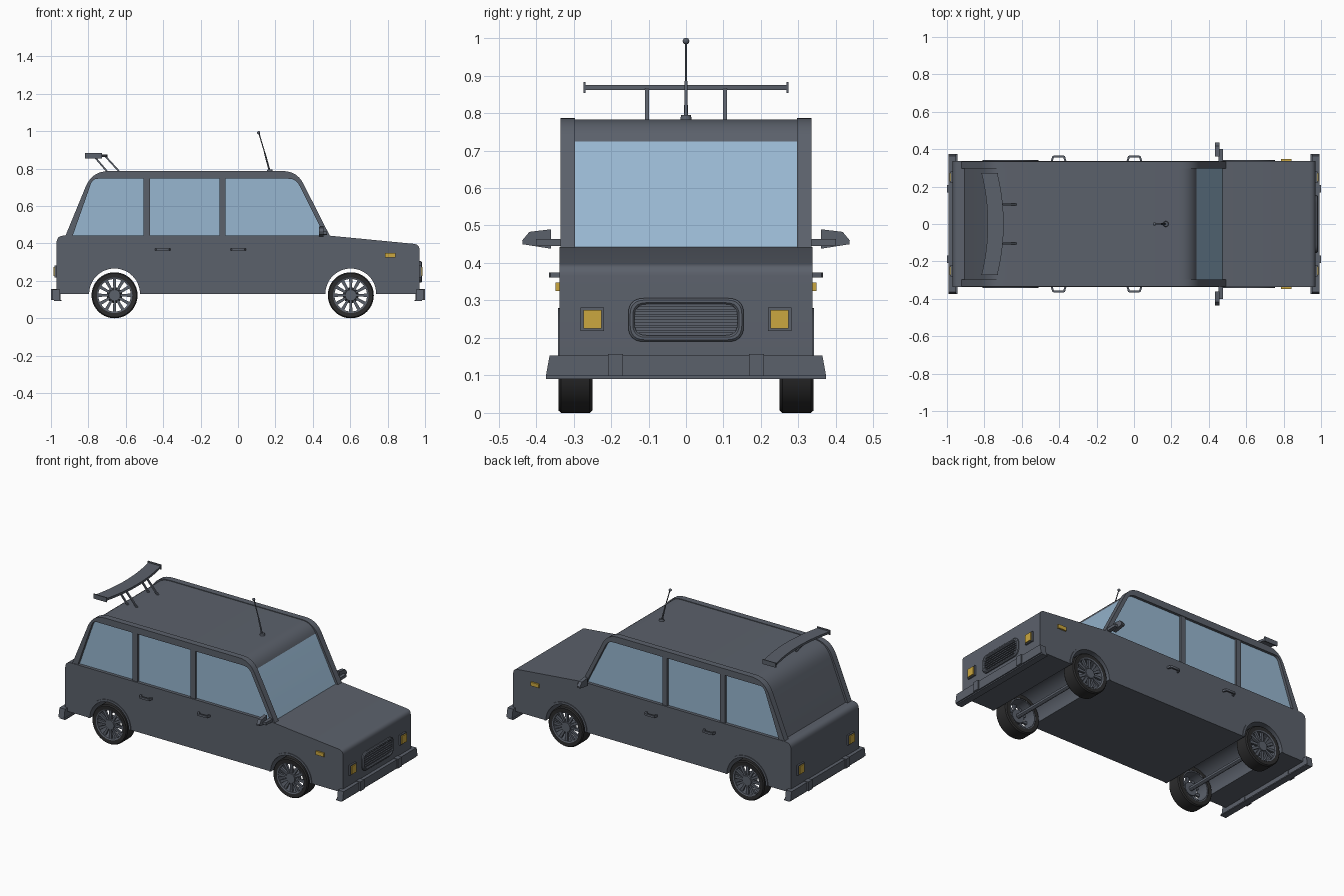
import bpy, bmesh, math
from mathutils import Vector, Matrix

if "Cube" in bpy.data.objects:
    bpy.data.objects.remove(bpy.data.objects["Cube"])


def material(name, rgb):
    m = bpy.data.materials.new(name)
    m.diffuse_color = (*rgb, 1)
    m.use_nodes = True
    m.node_tree.nodes["Principled BSDF"].inputs["Base Color"].default_value = m.diffuse_color
    return m


GREY = material("body grey", (0.105, 0.119, 0.147))
GLASS = material("window blue", (0.31, 0.47, 0.63))
YELLOW = material("lamp yellow", (0.60, 0.39, 0.05))
BLACK = material("tyre black", (0.025, 0.025, 0.026))


def finish(name, bm, mat, angle=30):
    bmesh.ops.recalc_face_normals(bm, faces=bm.faces)
    me = bpy.data.meshes.new(name)
    bm.to_mesh(me)
    bm.free()
    me.materials.append(mat)
    me.shade_smooth()
    me.set_sharp_from_angle(angle=math.radians(angle))
    ob = bpy.data.objects.new(name, me)
    bpy.context.collection.objects.link(ob)
    return ob


def place(axis, a, b, t):
    return {'x': (t, a, b), 'y': (a, t, b), 'z': (a, b, t)}[axis]


def prism(name, pts, lo, hi, mat, axis='y'):
    """Extrude a 2D outline along an axis."""
    bm = bmesh.new()
    rows = [[bm.verts.new(place(axis, a, b, t)) for a, b in pts] for t in (lo, hi)]
    n = len(pts)
    for r in rows:
        bm.faces.new(r)
    for i in range(n):
        j = (i + 1) % n
        bm.faces.new((rows[0][i], rows[0][j], rows[1][j], rows[1][i]))
    return finish(name, bm, mat)


def box(name, x0, x1, y0, y1, z0, z1, mat):
    return prism(name, [(x0, z0), (x1, z0), (x1, z1), (x0, z1)], y0, y1, mat)


def ring(name, loops, mat, closed=True):
    """Skin a series of equal-length closed 3D loops."""
    bm = bmesh.new()
    rows = [[bm.verts.new(p) for p in loop] for loop in loops]
    n, m = len(rows[0]), len(rows)
    for k in range(m if closed else m - 1):
        r, s = rows[k], rows[(k + 1) % m]
        for i in range(n):
            j = (i + 1) % n
            bm.faces.new((r[i], r[j], s[j], s[i]))
    return finish(name, bm, mat)


def rod(name, a, b, r0, r1, mat, n=12):
    a, b = Vector(a), Vector(b)
    d = b - a
    rot = d.to_track_quat('Z', 'Y').to_matrix().to_4x4()
    bm = bmesh.new()
    bmesh.ops.create_cone(bm, cap_ends=True, segments=n, radius1=r0, radius2=r1,
                          depth=d.length, matrix=Matrix.Translation((a + b) / 2) @ rot)
    return finish(name, bm, mat)


def fillet(corners, n=6):
    """Round corners given as (a, b, tangent distance)."""
    out = []
    for i, (a, b, d) in enumerate(corners):
        p = Vector((a, b))
        if d == 0:
            out.append((a, b))
            continue
        q = p + (Vector(corners[i - 1][:2]) - p).normalized() * d
        s = p + (Vector(corners[(i + 1) % len(corners)][:2]) - p).normalized() * d
        for k in range(n + 1):
            t = k / n
            out.append(tuple(q * (1 - t) ** 2 + p * 2 * t * (1 - t) + s * t * t))
    return out


def arc(cx, cz, r, a0, a1, n=24):
    return [(cx + r * math.cos(math.radians(a0 + (a1 - a0) * k / n)),
             cz + r * math.sin(math.radians(a0 + (a1 - a0) * k / n))) for k in range(n + 1)]


WHEELS = {"rear": -0.66, "front": 0.603}
WZ = 0.123

# Lower body with wheel tunnels
outline = fillet([(-0.97, 0.13, 0), (-0.97, 0.442, 0.04), (0.485, 0.442, 0),
                  (0.97, 0.395, 0.03), (0.97, 0.13, 0)])
for x in (WHEELS["front"], WHEELS["rear"]):
    outline += arc(x, 0.13, 0.137, 0, 180)
prism("lower_body", outline, -0.338, 0.338, GREY)

# Cabin core: painted roof and back, glass sides and windscreen
core = prism("cabin", fillet([(-0.912, 0.43, 0), (-0.77, 0.783, 0.09),
                              (0.305, 0.783, 0.066), (0.48, 0.43, 0)], 7), -0.318, 0.318, GREY)
core.data.materials.append(GLASS)
for f in core.data.polygons:
    if abs(f.normal.y) > 0.9 or f.normal.x > 0.885:
        f.material_index = 1

# Side frames and door pillars
outer = fillet([(-0.925, 0.435, 0), (-0.78, 0.787, 0.09),
                (0.315, 0.787, 0.075), (0.494, 0.435, 0)], 7)
inner = fillet([(-0.886, 0.435, 0), (-0.777, 0.746, 0.03),
                (0.31, 0.746, 0.04), (0.466, 0.435, 0)], 7)
for s in (-1, 1):
    lo, hi = sorted((s * 0.296, s * 0.335))
    prism("window_frame", outer + inner[::-1], lo, hi, GREY)
    for x in (-0.487, -0.083):
        lo, hi = sorted((s * 0.31, s * 0.331))
        box("door_pillar", x - 0.017, x + 0.017, lo, hi, 0.435, 0.75, GREY)

# Wheels, arches and axles
for end, x in WHEELS.items():
    rod(end + "_axle", (x, -0.3, WZ), (x, 0.3, WZ), 0.014, 0.014, GREY)
    for s in (-1, 1):
        def lathe(name, prof, mat, n=40):
            return ring(name, [[(x + r * math.cos(2 * math.pi * k / n), s * y,
                                 WZ + r * math.sin(2 * math.pi * k / n)) for r, y in prof]
                                for k in range(n)], mat)
        lathe(end + "_tyre", [(0.094, 0.25), (0.117, 0.25), (0.123, 0.257), (0.123, 0.333),
                              (0.117, 0.34), (0.094, 0.338)], BLACK)
        lathe(end + "_rim", [(0.087, 0.252), (0.095, 0.252), (0.095, 0.339), (0.087, 0.336)], GREY)
        rod(end + "_hub", (x, s * 0.29, WZ), (x, s * 0.338, WZ), 0.042, 0.03, GREY, 24)
        for k in range(12):
            a = 2 * math.pi * k / 12
            u, v = Vector((math.cos(a), math.sin(a))), Vector((-math.sin(a), math.cos(a)))
            c = Vector((x, WZ))
            quad = [c + u * r + v * w for r, w in
                    ((0.025, -0.006), (0.09, -0.009), (0.09, 0.009), (0.025, 0.006))]
            lo, hi = sorted((s * 0.318, s * 0.332))
            prism(end + "_spoke", [tuple(q) for q in quad], lo, hi, GREY)
        lo, hi = sorted((s * 0.33, s * 0.342))
        prism(end + "_arch_trim", arc(x, 0.13, 0.15, 0, 180) + arc(x, 0.13, 0.136, 180, 0),
              lo, hi, GREY)

# Bumpers with overriders, and square lamps at both ends
for e in (-1, 1):
    lo, hi = sorted((e * 0.953, e * 0.992))
    prism("bumper", [(-0.374, 0.098), (0.374, 0.098), (0.364, 0.153), (-0.364, 0.153)],
          lo, hi, GREY, 'x')
    lo, hi = sorted((e * 0.945, e * 0.985))
    box("bumper_lip", lo, hi, -0.374, 0.374, 0.091, 0.098, GREY)
    for s in (-1, 1):
        y = s * 0.188
        lo, hi = sorted((e * 0.95, e * 1.0))
        box("overrider", lo, hi, y - 0.02, y + 0.02, 0.098, 0.157, GREY)
        y = s * 0.25
        lo, hi = sorted((e * 0.96, e * 0.98))
        box("lamp_surround", lo, hi, y - 0.031, y + 0.031, 0.219, 0.281, GREY)
        lo, hi = sorted((e * 0.97, e * 0.987))
        box("lamp", lo, hi, y - 0.024, y + 0.024, 0.225, 0.275, YELLOW)

# Grille: rounded frame with slats
def rounded(d, x):
    a, z0, z1, r = 0.154 - d, 0.19 + d, 0.306 - d, 0.042 - d * 0.6
    return [(x, y, z) for y, z in fillet([(-a, z0, r), (-a, z1, r), (a, z1, r), (a, z0, r)])]

ring("grille_frame", [rounded(0, 0.965), rounded(0, 0.978), rounded(0.005, 0.983),
                      rounded(0.012, 0.983), rounded(0.017, 0.978), rounded(0.017, 0.965)], GREY)
for k in range(6):
    z = 0.213 + k * 0.0142
    box("grille_slat", 0.965, 0.979, -0.138, 0.138, z, z + 0.0075, GREY)

# Door handles, side markers and mirrors
for s in (-1, 1):
    for x in (-0.403, 0.002):
        u = [(-0.042, 0.335), (-0.034, 0.362), (-0.026, 0.366), (0.026, 0.366), (0.034, 0.362),
             (0.042, 0.335), (0.032, 0.335), (0.025, 0.356), (-0.025, 0.356), (-0.032, 0.335)]
        prism("door_handle", [(x + a, s * b) for a, b in u], 0.361, 0.374, GREY, 'z')
    lo, hi = sorted((s * 0.33, s * 0.348))
    box("side_marker", 0.785, 0.842, lo, hi, 0.325, 0.348, YELLOW)
    prism("mirror_arm", [(s * a, b) for a, b in
          ((0.33, 0.445), (0.4, 0.447), (0.4, 0.464), (0.33, 0.464))], 0.452, 0.476, GREY, 'x')
    prism("mirror", [(s * a, b) for a, b in
          ((0.36, 0.438), (0.436, 0.45), (0.437, 0.46), (0.418, 0.483), (0.36, 0.49))],
          0.434, 0.456, GREY, 'x')

# Rear spoiler: bowed wing, end plates and struts
ys = [-0.27 + 0.54 * k / 16 for k in range(17)]
bow = [0.033 * (1 - (y / 0.27) ** 2) for y in ys]
wing = [(-0.815 + b, y) for b, y in zip(bow, ys)]
wing += [(-0.73 + b, y) for b, y in zip(bow[::-1], ys[::-1])]
prism("spoiler_wing", wing, 0.861, 0.875, GREY, 'z')
for s in (-1, 1):
    y = s * 0.271
    box("spoiler_end", -0.818, -0.726, y - 0.003, y + 0.003, 0.854, 0.883, GREY)
    for x0, x1 in ((-0.705, -0.625), (-0.765, -0.69)):
        prism("spoiler_strut", [(x0 - 0.012, 0.868), (x0, 0.868), (x1, 0.78), (x1 - 0.012, 0.78)],
              s * 0.104 - 0.005, s * 0.104 + 0.005, GREY)

# Antenna
rod("antenna_base", (0.17, 0, 0.78), (0.17, 0, 0.795), 0.016, 0.013, GREY, 20)
rod("antenna_lower", (0.168, 0, 0.79), (0.143, 0, 0.885), 0.005, 0.004, GREY)
rod("antenna_upper", (0.143, 0, 0.885), (0.111, 0, 0.992), 0.003, 0.003, GREY)
bm = bmesh.new()
bmesh.ops.create_uvsphere(bm, u_segments=14, v_segments=8, radius=0.009,
                          matrix=Matrix.Translation((0.11, 0, 0.992)))
finish("antenna_tip", bm, GREY, 60)
